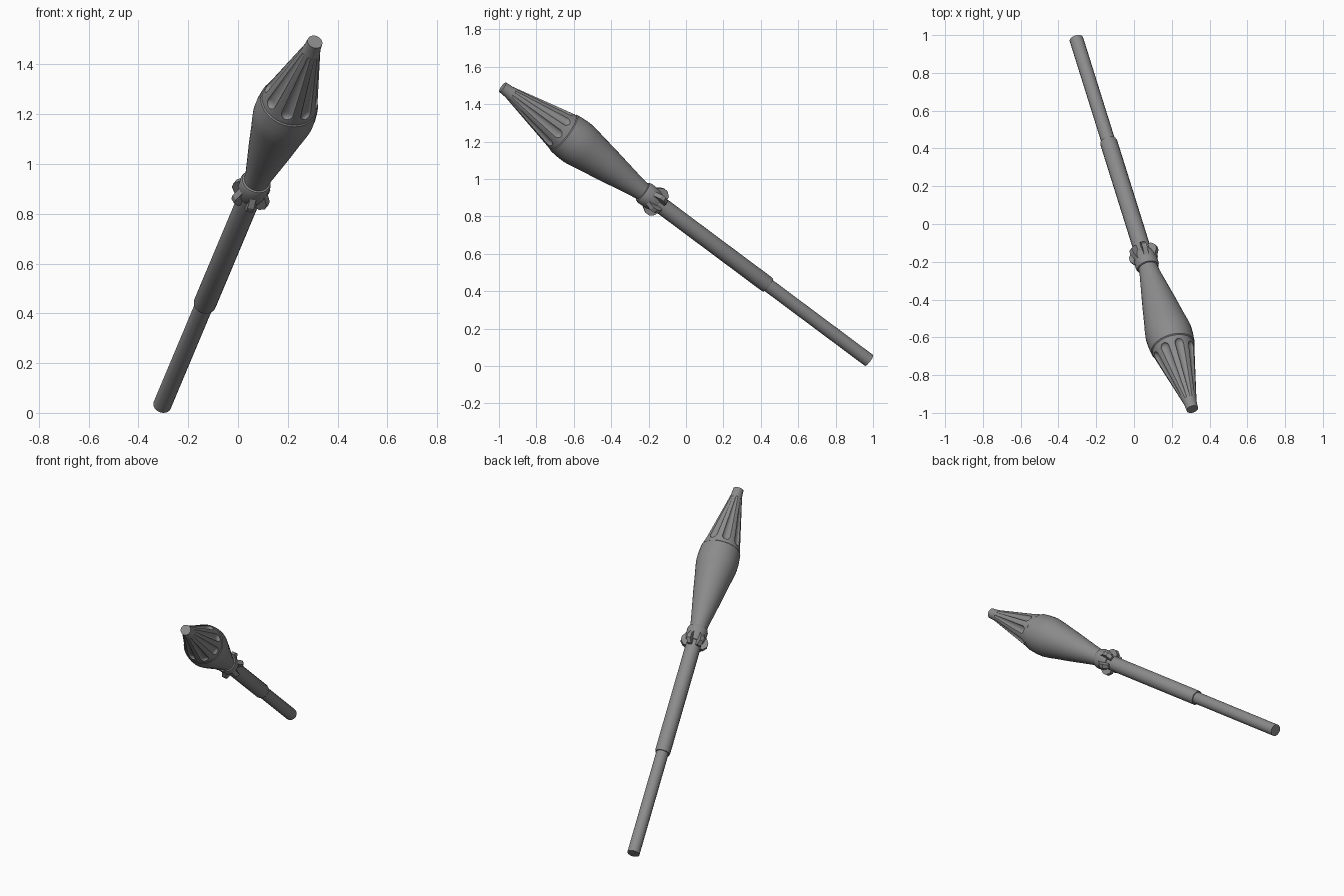
import bpy, bmesh, math
from mathutils import Vector, Matrix

if "Cube" in bpy.data.objects:
    bpy.data.objects.remove(bpy.data.objects["Cube"])

# Everything is built along local +Z, then laid on the slanted axis tail -> tip
TAIL = Vector((-0.305, 0.978, 0.03))
TIP = Vector((0.309, -0.981, 1.491))
AXIS = TIP - TAIL
PLACE = Matrix.Translation(TAIL) @ AXIS.to_track_quat('Z', 'Y').to_matrix().to_4x4()
L = AXIS.length

dark = bpy.data.materials.new("dark_grey")
dark.diffuse_color = (0.26, 0.26, 0.26, 1)
dark.use_nodes = True
dark.node_tree.nodes["Principled BSDF"].inputs["Base Color"].default_value = dark.diffuse_color


def finish(name, bm, matrix):
    bmesh.ops.recalc_face_normals(bm, faces=bm.faces)
    me = bpy.data.meshes.new(name)
    bm.to_mesh(me)
    bm.free()
    me.materials.append(dark)
    ob = bpy.data.objects.new(name, me)
    bpy.context.collection.objects.link(ob)
    ob.matrix_world = matrix
    return ob


def lathe(name, profile, sides=24, matrix=PLACE):
    """Solid of revolution from (distance, radius) pairs, capped at both ends."""
    bm = bmesh.new()
    rings = [[bm.verts.new((r * math.cos(2 * math.pi * i / sides),
                            r * math.sin(2 * math.pi * i / sides), s))
              for i in range(sides)] for s, r in profile]
    for a, b in zip(rings, rings[1:]):
        for i in range(sides):
            j = (i + 1) % sides
            bm.faces.new((a[i], a[j], b[j], b[i]))
    bm.faces.new(rings[0][::-1])
    bm.faces.new(rings[-1])
    return finish(name, bm, matrix)


def fin(name, angle):
    """Extruded fin outline, thickness centred on its radial plane."""
    outline = [(0.03, 1.51), (0.06, 1.51), (0.081, 1.475), (0.081, 1.45),
               (0.06, 1.425), (0.03, 1.425)]
    bm = bmesh.new()
    t = 0.013
    face = bm.faces.new([bm.verts.new((r, -t, s)) for r, s in outline])
    ext = bmesh.ops.extrude_face_region(bm, geom=[face])
    bmesh.ops.translate(bm, vec=(0, 2 * t, 0),
                        verts=[v for v in ext['geom'] if isinstance(v, bmesh.types.BMVert)])
    return finish(name, bm, PLACE @ Matrix.Rotation(angle, 4, 'Z'))


parts = []

# Shaft: thin rear tube, thicker front tube
parts.append(lathe("rear_tube", [(0, 0.037), (0.72, 0.037)], 16))
parts.append(lathe("front_tube", [(0.695, 0.043), (0.705, 0.046), (1.52, 0.046)], 16))

# Collar ring and its fins
parts.append(lathe("collar", [(1.46, 0.052), (1.49, 0.061), (1.54, 0.063), (1.555, 0.058),
                              (1.56, 0.045)]))
for k in range(6):
    parts.append(fin(f"fin_{k + 1}", k * math.pi / 3 + 0.3))

# Swelling body
parts.append(lathe("body", [(1.54, 0.049), (1.60, 0.056), (1.70, 0.074), (1.80, 0.092),
                            (1.91, 0.110), (1.965, 0.120), (2.0, 0.1245), (2.04, 0.1245),
                            (2.08, 0.121), (2.098, 0.119), (2.104, 0.113)], 32))

# Conical nose with grooves cut into it
R0, S0, R1, S1 = 0.114, 2.098, 0.034, 2.475
nose = lathe("nose", [(S0 - 0.02, R0), (S0 + 0.01, R0), (S1, R1), (L, 0.031)], 48)
slope = math.atan2(R0 - R1, S1 - S0)
groove = [(0.028, 0.004), (0.032, 0.014), (0.042, 0.023), (0.054, 0.025), (0.365, 0.008),
          (0.37, 0.003)]
for k in range(8):
    m = (PLACE @ Matrix.Rotation((k + 0.5) * math.pi / 4, 4, 'Z')
         @ Matrix.Translation((R0 + 0.003, 0, S0))
         @ Matrix.Rotation(-slope, 4, 'Y') @ Matrix.Diagonal((0.65, 1, 1, 1)))
    cutter = lathe("groove_cutter", groove, 16, m)
    cutter.hide_render = True
    bpy.context.view_layer.update()
    mod = nose.modifiers.new("groove", 'BOOLEAN')
    mod.operation, mod.solver, mod.object = 'DIFFERENCE', 'EXACT', cutter
    bpy.context.view_layer.objects.active = nose
    bpy.ops.object.modifier_apply(modifier=mod.name)
    bpy.data.objects.remove(cutter)
parts.append(nose)

# Smooth round surfaces, keep hard edges
bpy.ops.object.select_all(action='DESELECT')
for ob in parts:
    ob.select_set(True)
bpy.context.view_layer.objects.active = nose
bpy.ops.object.shade_smooth_by_angle(angle=math.radians(30))
